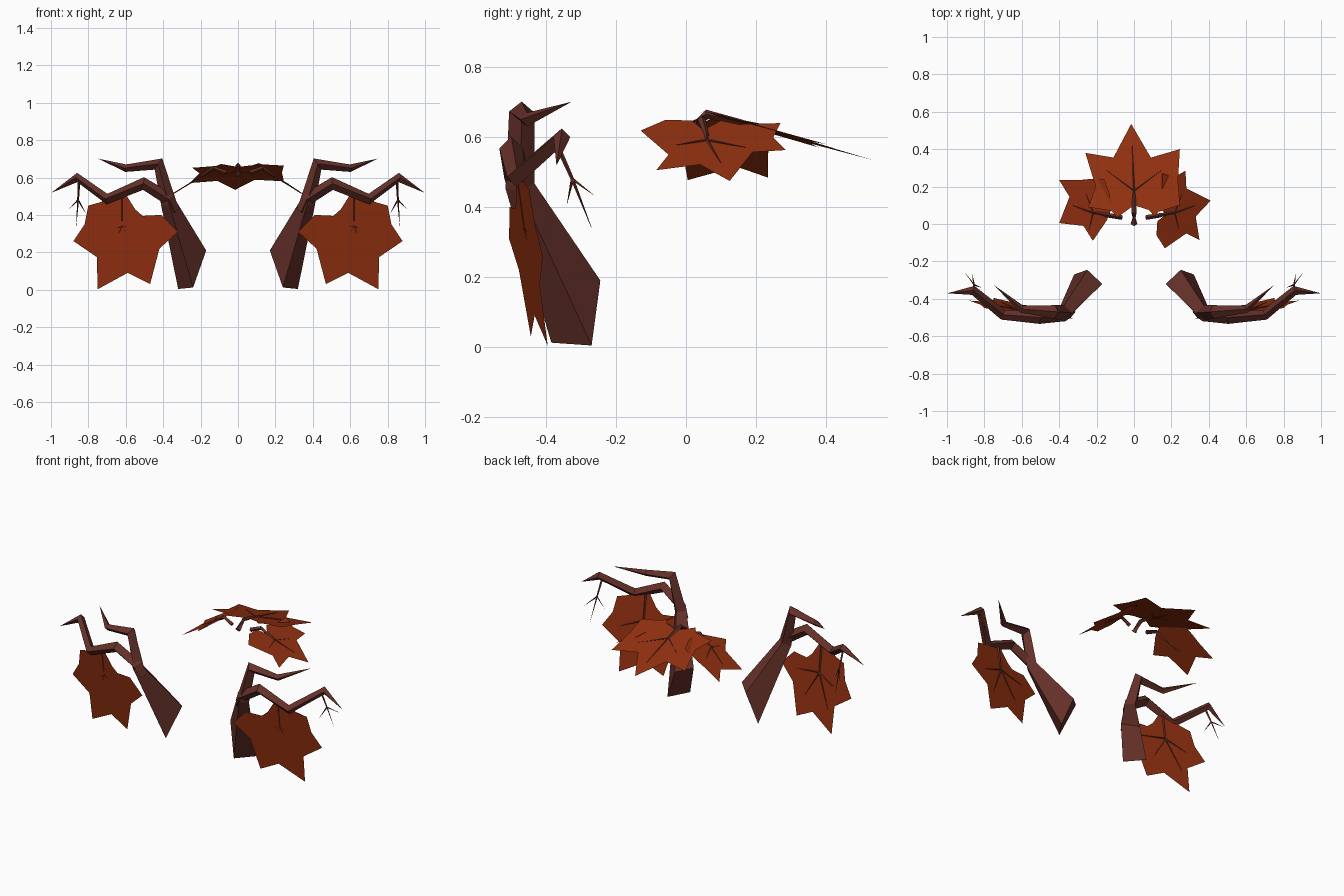
import bpy
import bmesh
from mathutils import Vector

cube = bpy.data.objects.get("Cube")
if cube:
    bpy.data.objects.remove(cube, do_unlink=True)


def material(name, colour):
    mat = bpy.data.materials.new(name)
    mat.use_nodes = True
    mat.diffuse_color = colour
    mat.node_tree.nodes["Principled BSDF"].inputs["Base Color"].default_value = colour
    return mat


bark = material("dark bark", (0.13, 0.03, 0.022, 1))
rust = material("rust leaf", (0.29, 0.03, 0.005, 1))


def finish(name, bm, mat, mirror):
    bmesh.ops.remove_doubles(bm, verts=bm.verts, dist=0.0001)
    bmesh.ops.recalc_face_normals(bm, faces=bm.faces)
    mesh = bpy.data.meshes.new(name)
    bm.to_mesh(mesh)
    bm.free()
    mesh.materials.append(mat)
    obj = bpy.data.objects.new(name, mesh)
    bpy.context.collection.objects.link(obj)
    if mirror:
        obj.modifiers.new("Mirror", "MIRROR").use_axis[0] = True
    return obj


def diamond_rings(path, radii):
    """Four-cornered cross-sections following a path."""
    pts = [Vector(p) for p in path]
    rings = []
    for i, (p, r) in enumerate(zip(pts, radii)):
        before = (p - pts[i - 1]).normalized() if i else Vector()
        after = (pts[i + 1] - p).normalized() if i < len(pts) - 1 else Vector()
        t = (before + after).normalized()
        ref = Vector((0, 1, 0)) if abs(t.y) < 0.9 else Vector((0, 0, 1))
        side = ref.cross(t).normalized()
        back = t.cross(side)
        rings.append([p - side * r, p - back * r, p + side * r, p + back * r])
    return rings


def loft(bm, rings):
    loops = [[bm.verts.new(co) for co in ring] for ring in rings]
    for a, b in zip(loops, loops[1:]):
        for k in range(4):
            j = (k + 1) % 4
            bm.faces.new((a[k], a[j], b[j], b[k]))
    bm.faces.new(loops[0])
    bm.faces.new(loops[-1])


def limb(name, path, radii, first_ring=None, mirror=False):
    bm = bmesh.new()
    rings = diamond_rings(path, radii)
    if first_ring:
        rings[0] = [Vector(p) for p in first_ring]
    loft(bm, rings)
    return finish(name, bm, bark, mirror)


def veins(name, start, knot, tips, r, mirror=False):
    """A stalk that splits into tapering veins."""
    bm = bmesh.new()
    loft(bm, diamond_rings([start, knot], [r, r * 0.7]))
    for tip in tips:
        loft(bm, diamond_rings([knot, tip], [r * 0.7, 0.0005]))
    return finish(name, bm, bark, mirror)


def leaf(name, outline, place, mirror=False):
    """Flat lobed blade laid on a tilted plane."""
    bm = bmesh.new()
    bm.faces.new([bm.verts.new(place(u, v)) for u, v in outline])
    return finish(name, bm, rust, mirror)


# Trunk with the upper branch
limb("trunk_and_upper_branch",
     [(.245, -.31, .1), (.37, -.475, .46), (.425, -.47, .672), (.6, -.455, .65), (.745, -.33, .7)],
     [.1, .042, .036, .02, .0005],
     [(.17, -.32, .21), (.24, -.385, .012), (.32, -.27, .004), (.25, -.245, .19)], True)

# Lower branch
limb("lower_branch",
     [(.34, -.47, .42), (.37, -.485, .485), (.505, -.5, .568), (.7, -.485, .485),
      (.86, -.355, .6), (.995, -.37, .52)],
     [.03, .035, .034, .028, .025, .0005], None, True)

# Bare twig hanging from the lower branch
veins("bare_twig", (.85, -.37, .58), (.855, -.325, .48),
      [(.865, -.27, .34), (.9, -.265, .435), (.815, -.34, .41)], .007, True)


# Hanging side leaves
def hang(x, z):
    return Vector((x, -.395 + .16 * (x - .75) - .137 * z, z))


leaf("hanging_leaf",
     [(.88, .26), (.82, .35), (.8, .45), (.73, .47), (.69, .5), (.6, .51), (.55, .43),
      (.51, .395), (.41, .40), (.32, .31), (.42, .22), (.47, .03), (.59, .09),
      (.75, .003), (.755, .175)], hang, True)
lift = Vector((0, .004, 0))
veins("hanging_leaf_veins", hang(.62, .5) + lift, hang(.62, .34) + lift,
      [hang(.71, .14) + lift, hang(.52, .17) + lift, hang(.76, .28) + lift,
       hang(.44, .31) + lift], .007, True)


# Top cluster: centre leaf
def centre(x, y):
    return Vector((x, y, .665 - .28 * (y - .07) + .03 * x))


leaf("centre_leaf",
     [(-.015, .535), (.09, .355), (.245, .40), (.235, .23), (.245, .1), (.13, .065),
      (.11, .04), (.08, .075), (0, .1), (-.09, .035), (-.12, .07), (-.245, .09),
      (-.205, .2), (-.26, .38), (-.11, .355)], centre)
rise = Vector((0, 0, .002))
veins("centre_leaf_veins", centre(0, .08) + rise, centre(0, .18) + rise,
      [centre(-.01, .42) + rise, centre(.15, .29) + rise, centre(-.15, .29) + rise], .007)
limb("centre_stalk", [(0, 0, .62), (0, .06, .665), (0, .16, .642)], [.018, .014, .008])


# Top cluster: drooping leaves on either side
def droop(x, y):
    return Vector((x, y, .725 - .62 * abs(x) + .03 * y))


leaf("left_cluster_leaf",
     [(.165, -.13), (.28, -.05), (.35, -.085), (.33, .04), (.41, .125), (.28, .19),
      (.275, .285), (.215, .25), (.15, .27), (.15, .15), (.13, .1), (.17, .05),
      (.125, .015), (.12, -.06)], droop)
leaf("right_cluster_leaf",
     [(-.4, .235), (-.345, .145), (-.4, .005), (-.27, -.01), (-.22, -.09), (-.145, .02),
      (-.12, .08), (-.13, .16), (-.16, .24), (-.24, .24), (-.29, .235)], droop)
for side, name in ((1, "left"), (-1, "right")):
    limb(name + "_stalk",
         [(.065 * side, .035, .625), (.13 * side, .045, .65), droop(.2 * side, .06)],
         [.013, .012, .006])
    veins(name + "_cluster_veins", droop(.17 * side, .055) + rise, droop(.22 * side, .06) + rise,
          [droop(.33 * side, .1) + rise, droop(.26 * side, .17) + rise,
           droop(.24 * side, -.03) + rise], .006)
